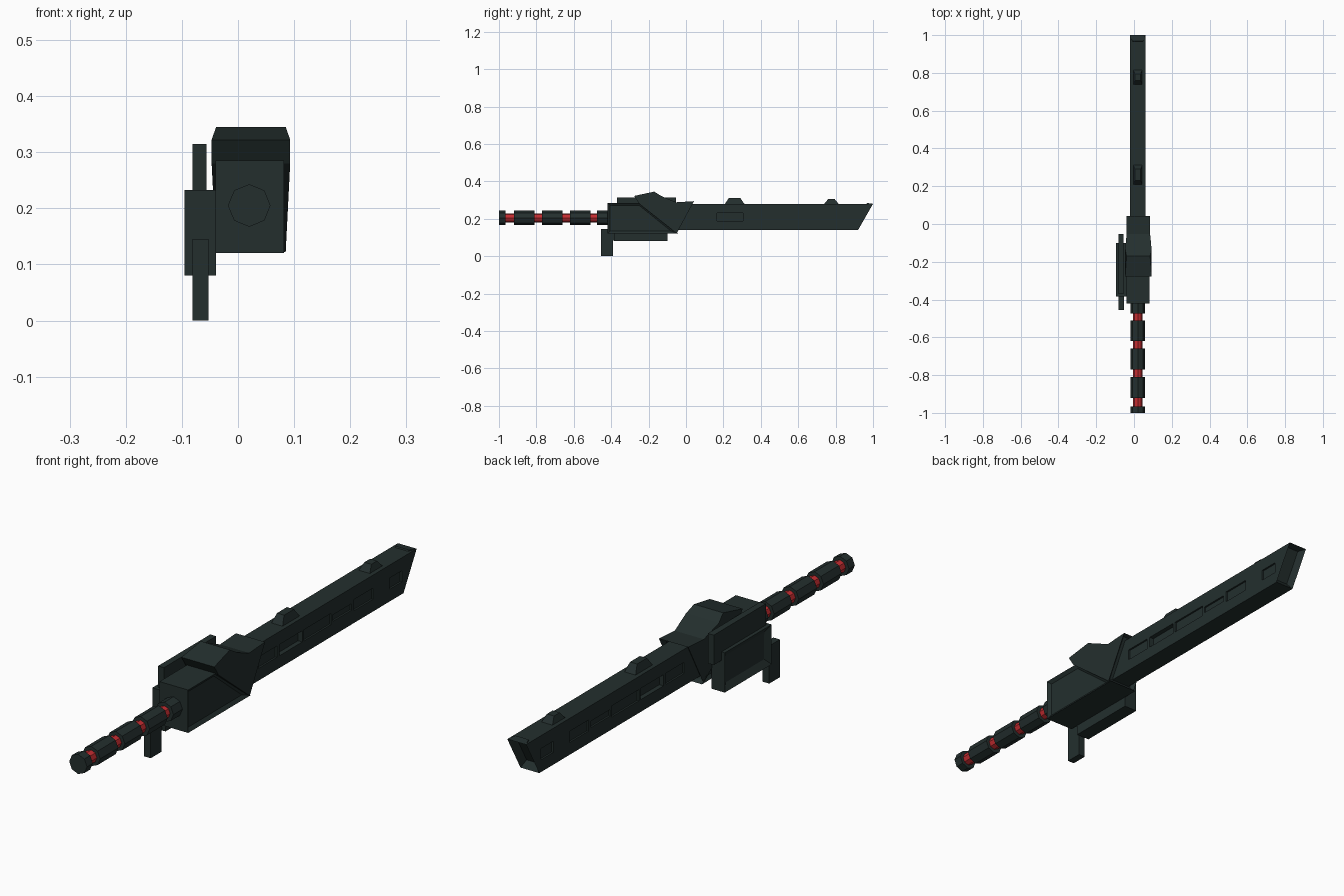
import bpy, bmesh, math
from mathutils import Matrix, Vector

if "Cube" in bpy.data.objects:
    bpy.data.objects.remove(bpy.data.objects["Cube"])


def material(name, rgb):
    m = bpy.data.materials.new(name)
    m.diffuse_color = (*rgb, 1)
    m.use_nodes = True
    m.node_tree.nodes["Principled BSDF"].inputs["Base Color"].default_value = m.diffuse_color
    return m


DARK = material("dark_gunmetal", (0.017, 0.028, 0.027))
RED = material("red", (0.55, 0.025, 0.03))
CX = 0.02  # x of the blade and grip axis


def finish(name, bm, mat):
    bmesh.ops.recalc_face_normals(bm, faces=bm.faces)
    mesh = bpy.data.meshes.new(name)
    bm.to_mesh(mesh)
    bm.free()
    mesh.materials.append(mat)
    ob = bpy.data.objects.new(name, mesh)
    bpy.context.collection.objects.link(ob)
    return ob


def prism_bm(profile, x0, x1):
    """Extrude a (y, z) profile from x0 to x1."""
    bm = bmesh.new()
    face = bm.faces.new([bm.verts.new((x0, y, z)) for y, z in profile])
    ext = bmesh.ops.extrude_face_region(bm, geom=[face])
    verts = [v for v in ext["geom"] if isinstance(v, bmesh.types.BMVert)]
    bmesh.ops.translate(bm, vec=(x1 - x0, 0, 0), verts=verts)
    bmesh.ops.recalc_face_normals(bm, faces=bm.faces)
    return bm


def recess(bm, direction, rim, depth):
    """Sink a panel into the face that points most along the direction."""
    d = Vector(direction)
    face = max(bm.faces, key=lambda f: f.normal.dot(d))
    bmesh.ops.inset_region(bm, faces=[face], thickness=rim, use_even_offset=True)
    bmesh.ops.translate(bm, vec=face.normal * -depth, verts=face.verts)


def rect(y0, y1, z0, z1):
    return [(y0, z0), (y1, z0), (y1, z1), (y0, z1)]


def rod(name, y0, y1, radius, mat):
    bm = bmesh.new()
    bmesh.ops.create_cone(bm, cap_ends=True, segments=8, radius1=radius,
                          radius2=radius, depth=y1 - y0)
    bmesh.ops.transform(bm, verts=bm.verts, matrix=Matrix.Translation(
        (CX, (y0 + y1) / 2, 0.205)) @ Matrix.Rotation(math.pi / 2, 4, "X"))
    return finish(name, bm, mat)


# Grip: red core with octagonal sleeves
rod("grip_core", -0.985, -0.40, 0.024, RED)
for i, (a, b) in enumerate([(-1, -0.965), (-0.92, -0.81), (-0.77, -0.66),
                            (-0.62, -0.51), (-0.475, -0.41)]):
    rod(f"grip_sleeve_{i + 1}", a, b, 0.038, DARK)

# Blade with slanted, hollow tip
bm = prism_bm([(-0.15, 0.14), (0.92, 0.14), (1.0, 0.28), (-0.15, 0.28)], -0.02, 0.06)
recess(bm, (0, 1, -0.5), 0.012, 0.03)
blade = finish("blade", bm, DARK)

# Sunken windows on both sides of the blade: y0, y1, z0, z1, depth
cut = bmesh.new()
for y0, y1, z0, z1, depth in [(0.04, 0.15, 0.187, 0.230, 0.007),
                              (0.165, 0.305, 0.187, 0.230, 0.018),
                              (0.315, 0.48, 0.187, 0.230, 0.007),
                              (0.49, 0.605, 0.195, 0.220, 0.007),
                              (0.62, 0.735, 0.187, 0.230, 0.007),
                              (0.835, 0.91, 0.187, 0.230, 0.007)]:
    for x0, x1 in [(-0.05, -0.02 + depth), (0.06 - depth, 0.09)]:
        part = prism_bm(rect(y0, y1, z0, z1), x0, x1)
        temp = bpy.data.meshes.new("temp")
        part.to_mesh(temp)
        part.free()
        cut.from_mesh(temp)
        bpy.data.meshes.remove(temp)
cutter = finish("window_cutter", cut, DARK)
cutter.hide_render = True
cutter.hide_viewport = True
mod = blade.modifiers.new("windows", "BOOLEAN")
mod.operation = "DIFFERENCE"
mod.solver = "EXACT"
mod.object = cutter

# Tapered lugs on the blade spine
for i, (y0, y1, top) in enumerate([(0.205, 0.315, 0.312), (0.735, 0.82, 0.305)]):
    bm = prism_bm([(y0, 0.275), (y1, 0.275), (y1 - 0.025, top), (y0 + 0.025, top)],
                  -0.005, 0.045)
    for v in bm.verts:
        if v.co.z > 0.29:
            v.co.x = CX + (v.co.x - CX) * 0.6
    finish(f"spine_lug_{i + 1}", bm, DARK)

# Hilt body with sunken side panels
bm = prism_bm([(-0.42, 0.12), (-0.04, 0.12), (-0.245, 0.285), (-0.42, 0.285)],
              -0.04, 0.082)
for side in (-1, 1):
    recess(bm, (side, 0, 0), 0.014, 0.010)
finish("hilt_body", bm, DARK)

# Slanted collar, wider at the hump, with a hollow mouth around the blade
bm = prism_bm([(-0.25, 0.28), (-0.05, 0.122), (0.043, 0.294), (-0.053, 0.288),
               (-0.133, 0.322), (-0.17, 0.345), (-0.277, 0.322)], -0.045, 0.091)
for v in bm.verts:
    half = 0.062 if v.co.y > -0.1 or v.co.z > 0.34 else 0.070
    v.co.x = 0.023 + math.copysign(half, v.co.x - 0.023)
bm.normal_update()
recess(bm, (0, 1, -0.5), 0.012, 0.015)
finish("collar", bm, DARK)

# Side bracket: block, upright plate and foot on the left
bm = prism_bm(rect(-0.385, -0.10, 0.08, 0.233), -0.095, -0.039)
recess(bm, (-1, 0, 0), 0.025, 0.015)
finish("bracket_block", bm, DARK)
finish("bracket_plate", prism_bm(rect(-0.37, -0.053, 0.20, 0.315), -0.081, -0.056), DARK)
finish("bracket_foot", prism_bm(rect(-0.455, -0.375, 0.085, 0.145), -0.081, -0.053), DARK)
finish("bracket_leg", prism_bm(rect(-0.455, -0.39, 0.0, 0.145), -0.081, -0.053), DARK)
